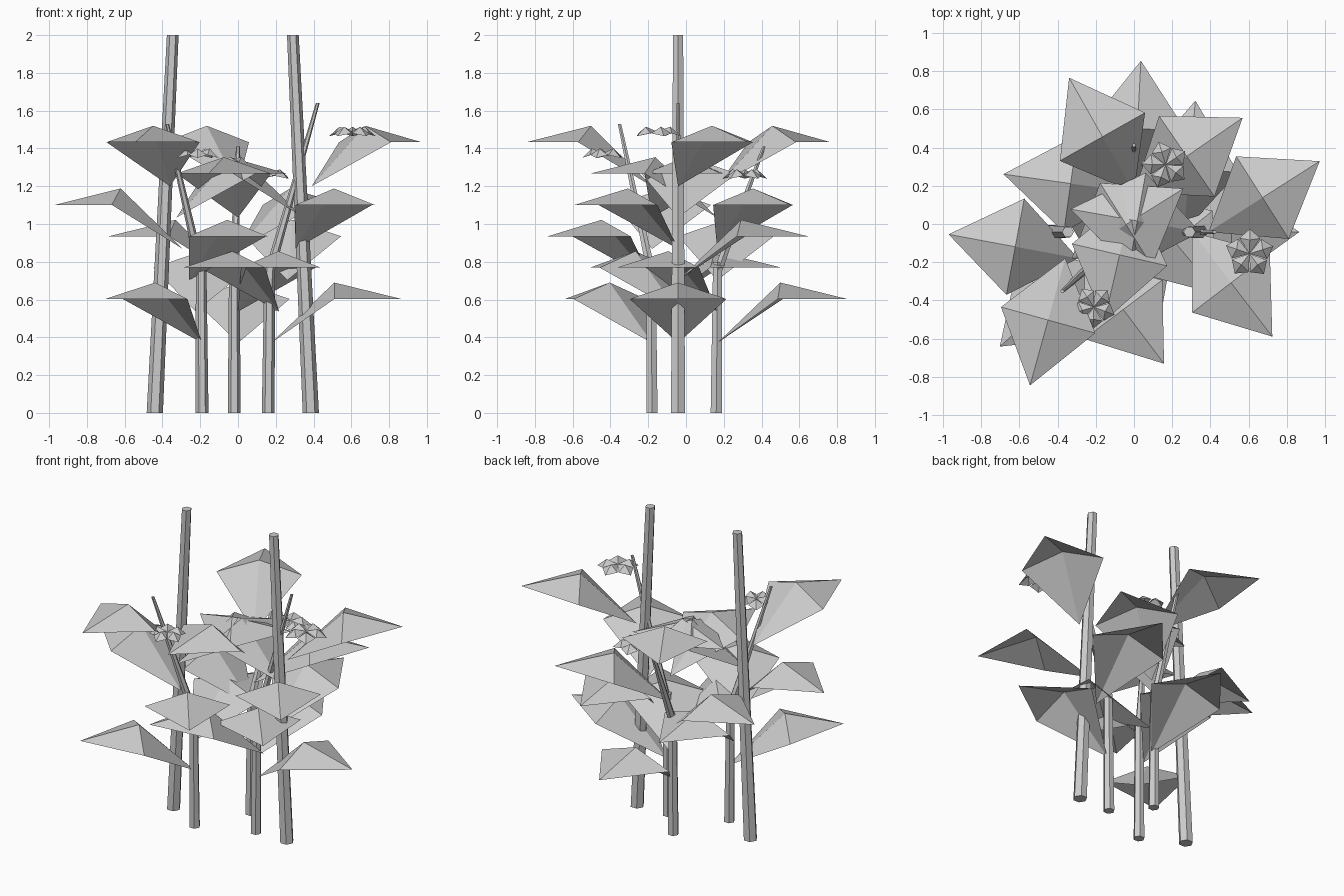
import bpy, math
from mathutils import Vector, Matrix

if "Cube" in bpy.data.objects:
    bpy.data.objects.remove(bpy.data.objects["Cube"])


def make_object(name, verts, faces):
    mesh = bpy.data.meshes.new(name)
    mesh.from_pydata([tuple(v) for v in verts], [], faces)
    mesh.update()
    ob = bpy.data.objects.new(name, mesh)
    bpy.context.collection.objects.link(ob)
    return ob


def tapered_rod(name, start, end, r0, r1, sides=6):
    """Faceted rod with horizontal end caps."""
    verts = []
    for c, r in ((start, r0), (end, r1)):
        for i in range(sides):
            a = 2 * math.pi * i / sides
            verts.append((c[0] + r * math.cos(a), c[1] + r * math.sin(a), c[2]))
    faces = [(i, (i + 1) % sides, sides + (i + 1) % sides, sides + i) for i in range(sides)]
    faces += [tuple(reversed(range(sides))), tuple(range(sides, 2 * sides))]
    return make_object(name, verts, faces)


def leaf(name, base_xy, apex_z, angle):
    """Folded kite: drooping base, raised centre, two sides and a tip."""
    turn = Matrix.Rotation(angle, 3, 'Z')
    shape = [(0, 0, -0.32), (0.335, 0.256, -0.087), (0.69, 0, -0.087),
             (0.335, -0.256, -0.087), (0.335, 0, 0)]
    origin = Vector((base_xy[0], base_xy[1], apex_z))
    verts = [origin + turn @ Vector(p) for p in shape]
    return make_object(name, verts, [(0, 4, 1), (1, 4, 2), (2, 4, 3), (3, 4, 0)])


def flower(name, centre, radius, petals=5, spin=0.3):
    """Ring of small folded petals."""
    verts, faces = [Vector(centre)], []
    shape = [(0.62, 0.42, -0.01), (1.0, 0, -0.025), (0.62, -0.42, -0.01), (0.55, 0, 0.025)]
    for i in range(petals):
        turn = Matrix.Rotation(spin + 2 * math.pi * i / petals, 3, 'Z')
        n = len(verts)
        for x, y, z in shape:
            verts.append(Vector(centre) + turn @ Vector((x * radius, y * radius, z)))
        faces += [(0, n + 3, n), (n, n + 3, n + 1), (n + 1, n + 3, n + 2), (n + 2, n + 3, 0)]
    return make_object(name, verts, faces)


# Two tall leaning support stakes
MID = -0.0275
for side, label in ((-1, "left"), (1, "right")):
    tapered_rod(f"{label}_stake", (MID + side * 0.413, -0.042, 0),
                (MID + side * 0.318, -0.042, 2.0), 0.043, 0.031)

# Three plants: foot, stem tip, leaf column start, sideways drift per leaf, first leaf angle
plants = {
    "left_plant": ((-0.19, -0.18), (-0.375, -0.352, 1.53), (-0.19, -0.18), -0.034, 222),
    "back_plant": ((-0.02, 0.16), (0.0, 0.413, 1.41), (0.0, 0.165), 0.0, 87),
    "right_plant": ((0.16, -0.042), (0.422, -0.042, 1.64), (0.175, -0.042), 0.043, 0),
}
for label, (foot, tip, start, drift, first) in plants.items():
    lean = Vector((tip[0] - foot[0], tip[1] - foot[1]))
    joint = (foot[0] + lean.x * 0.03, foot[1] + lean.y * 0.03, 0.8)
    tapered_rod(f"{label}_lower_stem", (*foot, 0), joint, 0.034, 0.028)
    low = (joint[0], joint[1], 0.75)
    tapered_rod(f"{label}_upper_stem", low, tip, 0.027, 0.01)
    # Leaves spiral up the stem by the golden angle
    for i in range(6):
        leaf(f"{label}_leaf_{i + 1}", (start[0] + drift * i, start[1]),
             0.69 + 0.166 * i, math.radians(first - 137.5 * i))

# Small blossoms
flower("right_flower", (0.605, -0.155, 1.49), 0.13)
flower("left_flower", (-0.21, -0.435, 1.375), 0.115, spin=0.9)
flower("back_flower", (0.165, 0.31, 1.265), 0.125, spin=0.6)
